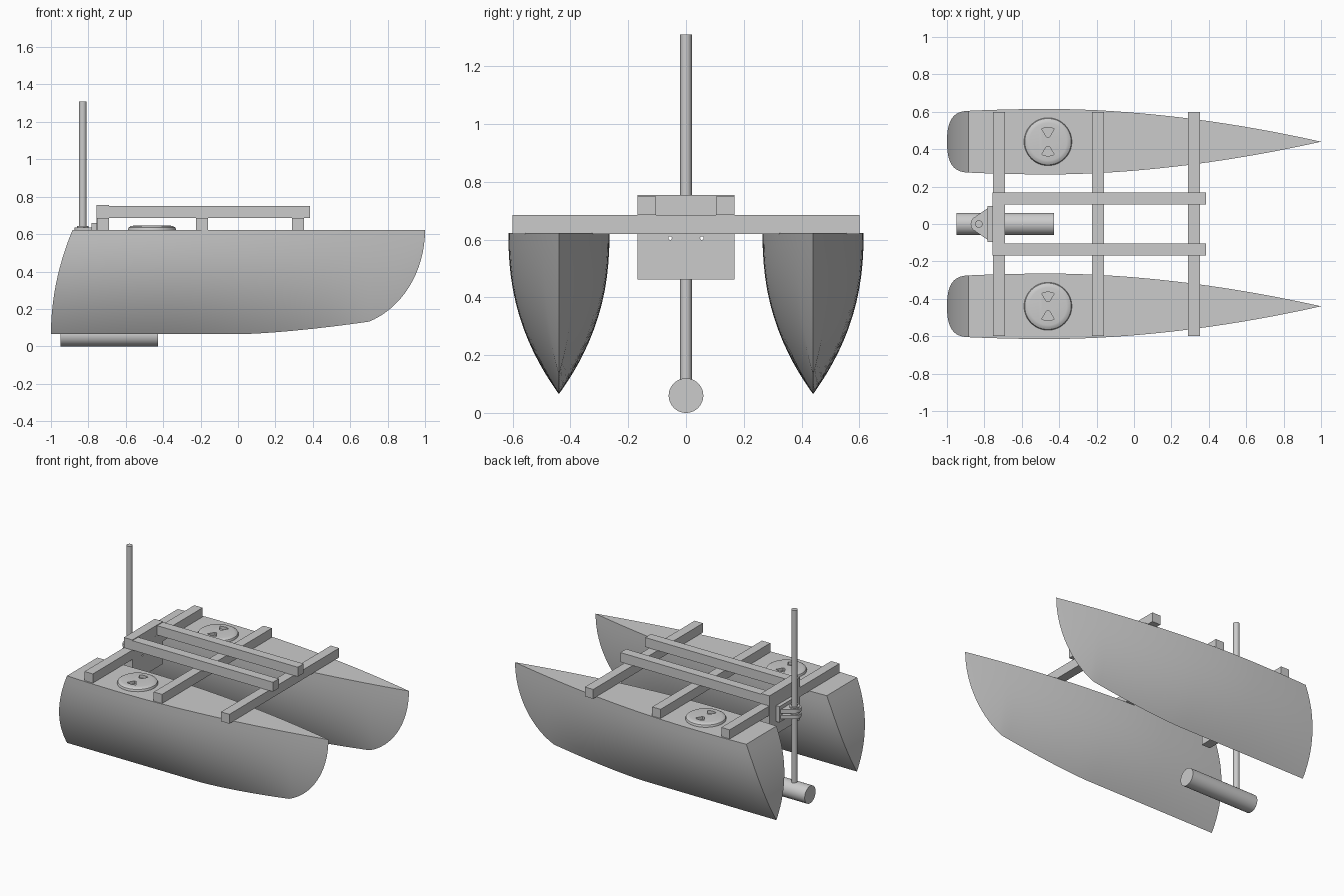
import bpy, bmesh
from math import sin, cos, pi, radians, sqrt

if "Cube" in bpy.data.objects:
    bpy.data.objects.remove(bpy.data.objects["Cube"])

DECK, KEEL, HULL_Y = 0.622, 0.065, 0.44


def make(name, bm, smooth=False):
    bmesh.ops.remove_doubles(bm, verts=bm.verts, dist=1e-5)
    bmesh.ops.recalc_face_normals(bm, faces=bm.faces)
    me = bpy.data.meshes.new(name)
    bm.to_mesh(me)
    bm.free()
    ob = bpy.data.objects.new(name, me)
    bpy.context.collection.objects.link(ob)
    if smooth:
        bpy.ops.object.select_all(action='DESELECT')
        ob.select_set(True)
        bpy.context.view_layer.objects.active = ob
        bpy.ops.object.shade_smooth_by_angle(angle=radians(30))
    return ob


def box(name, x0, x1, y0, y1, z0, z1):
    return prism(name, [(x0, y0), (x1, y0), (x1, y1), (x0, y1)], z0, z1)


def loft(name, rings, smooth=False):
    """Skin closed rings of points and cap both ends."""
    bm = bmesh.new()
    rows = [[bm.verts.new(p) for p in ring] for ring in rings]
    n = len(rows[0])
    for a, b in zip(rows, rows[1:]):
        for k in range(n):
            bm.faces.new((a[k], a[(k + 1) % n], b[(k + 1) % n], b[k]))
    bm.faces.new(rows[0])
    bm.faces.new(rows[-1])
    return make(name, bm, smooth)


def prism(name, pts, z0, z1, smooth=False):
    return loft(name, [[(x, y, z) for x, y in pts] for z in (z0, z1)], smooth)


def circle(cx, cy, r, n=40):
    return [(cx + r * cos(2 * pi * k / n), cy + r * sin(2 * pi * k / n)) for k in range(n)]


def rod_x(name, x0, x1, y, z, r, n=48):
    ob = prism(name, circle(0, 0, r, n), 0, x1 - x0, True)
    ob.rotation_euler = (0, pi / 2, 0)
    ob.location = (x0, y, z)
    return ob


def cut(ob, cutter):
    mod = ob.modifiers.new("cut", 'BOOLEAN')
    mod.operation, mod.solver, mod.object = 'DIFFERENCE', 'EXACT', cutter
    cutter.hide_render = True
    cutter.hide_set(True)


# Hull form: deck half-width and keel height along the length
def half_width(x):
    if x > -0.45:
        return 0.175 * (1 - min(1, (x + 0.45) / 1.45) ** 1.85)
    return 0.175 - 0.052 * (x + 0.45) ** 2


def keel_z(x):
    if x > 0.7:
        return DECK - 0.52 * sqrt(max(0, 1 - ((x - 0.55) / 0.45) ** 2))
    return KEEL + 0.067 * (max(0, x) / 0.7) ** 1.5


def hull(name, yc):
    bm = bmesh.new()
    n = 14
    stations = [-0.885 + 1.585 * k / 30 for k in range(31)]
    stations += [0.7 + 0.3 * sin(pi / 2 * k / 16) for k in range(1, 17)]
    rows = []
    for xd in stations:
        shear = max(0, (-0.3 - xd) / 0.585)
        row = []
        for i in range(-n, n + 1):
            t = (abs(i) / n) ** 1.3
            x = xd - 0.115 * shear * (1 - t * t)
            zk = keel_z(x)
            w = half_width(x) * (1 - (1 - t) ** 2.3)
            row.append(bm.verts.new((x, yc + (w if i > 0 else -w), zk + t * (DECK - zk))))
        rows.append(row)
    for a, b in zip(rows, rows[1:]):
        for i in range(2 * n):
            bm.faces.new((a[i], a[i + 1], b[i + 1], b[i]))
        bm.faces.new((a[0], b[0], b[-1], a[-1]))
    # curved transom
    s = rows[0]
    for i in range(n - 1):
        bm.faces.new((s[i], s[i + 1], s[-2 - i], s[-1 - i]))
    bm.faces.new((s[n - 1], s[n], s[n + 1]))
    return make(name, bm, True)


# Round deck hatch with two wedge finger pockets
def hatch(name, cx, cy):
    prof = [(0.128, 0.612), (0.128, 0.628), (0.124, 0.636), (0.112, 0.643), (0.1, 0.645)]
    ob = loft(name, [[(x, y, z) for x, y in circle(cx, cy, r, 48)] for r, z in prof], True)
    for s in (1, -1):
        arc = [radians(64 + 52 * k / 8) for k in range(9)]
        pts = [(cx + 0.076 * cos(a), cy + s * 0.076 * sin(a)) for a in arc]
        pts += [(cx - 0.008, cy + s * 0.025), (cx + 0.008, cy + s * 0.025)]
        cut(ob, prism(name + "_pocket_cutter", pts, 0.625, 0.7))


for side, s in (("port", 1), ("starboard", -1)):
    hull(side + "_hull", s * HULL_Y)
    hatch(side + "_hatch", -0.46, s * HULL_Y)
    # lengthwise rail
    y0, y1 = sorted((s * 0.104, s * 0.168))
    box(side + "_rail", -0.692, 0.385, y0, y1, 0.685, 0.75)

# Crossbeams
for name, x in (("rear", -0.7225), ("middle", -0.193), ("front", 0.322)):
    box(name + "_crossbeam", x - 0.032, x + 0.032, -0.6, 0.6, 0.62, 0.685)

# Motor board and bracket plate with bolt holes
board = box("motor_board", -0.756, -0.691, -0.168, 0.168, 0.462, 0.755)
plate = box("bracket_plate", -0.782, -0.756, -0.095, 0.095, 0.55, 0.66)
for y in (-0.055, 0.055):
    drill = rod_x("bolt_hole_cutter", -0.85, -0.65, y, 0.605, 0.006, 16)
    cut(board, drill)
    cut(plate, drill)

# Flared clamp around the shaft
arc = [radians(115 + 130 * k / 16) for k in range(17)]
clamp = [(-0.83 + 0.043 * cos(a), 0.043 * sin(a)) for a in arc]
prism("shaft_clamp", clamp + [(-0.782, -0.085), (-0.782, 0.085)], 0.61, 0.635, True)
prism("shaft_clamp_lower", clamp + [(-0.782, -0.085), (-0.782, 0.085)], 0.57, 0.595, True)
prism("shaft_collar", circle(-0.83, 0, 0.032), 0.565, 0.643, True)

# Motor shaft and pod
prism("motor_shaft", circle(-0.83, 0, 0.02), 0.08, 1.31, True)
rod_x("motor_pod", -0.95, -0.428, 0, 0.06, 0.06)
